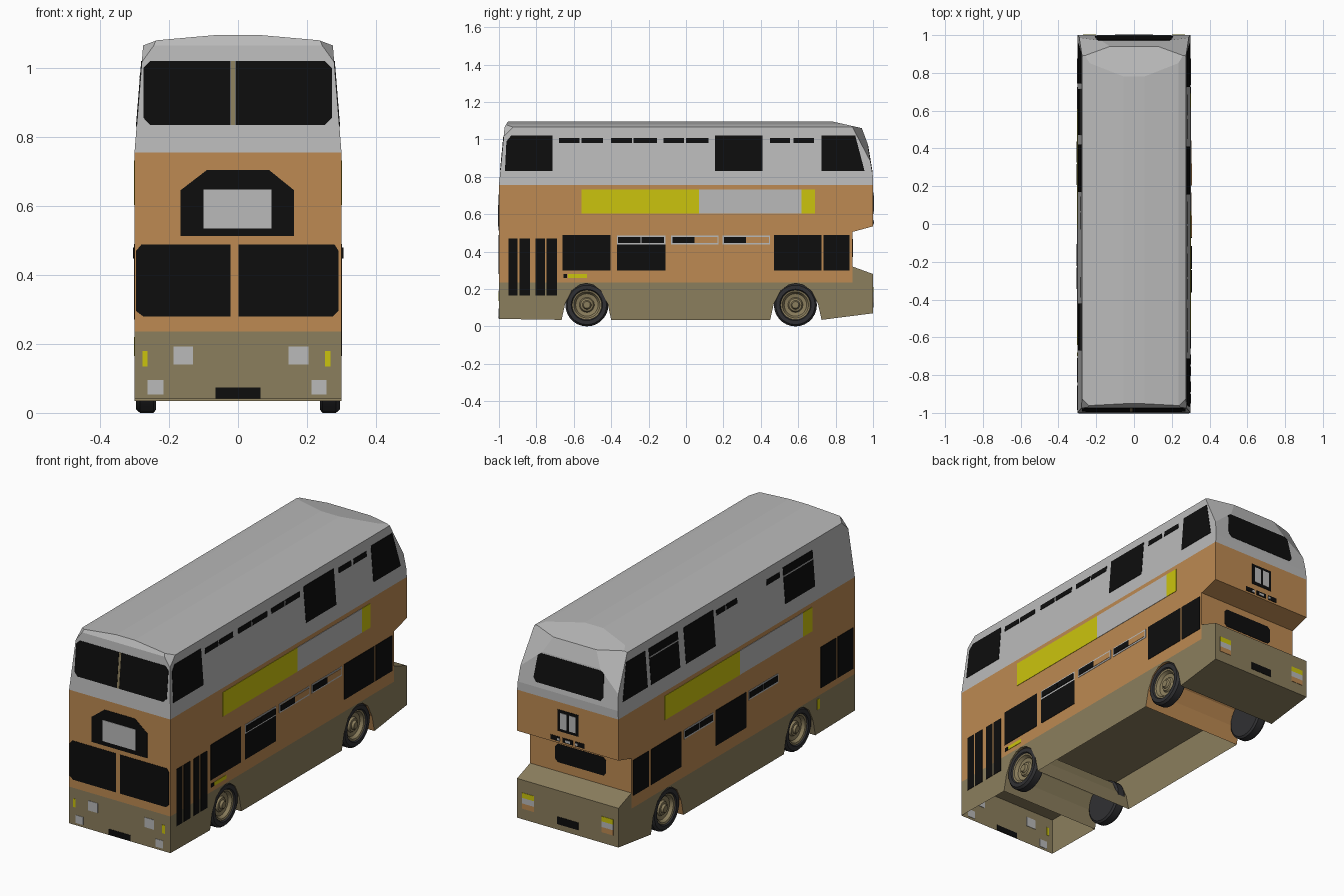
import bpy, bmesh, math
from mathutils import Vector, Matrix

if "Cube" in bpy.data.objects:
    bpy.data.objects.remove(bpy.data.objects["Cube"])


def mat(name, r, g, b):
    m = bpy.data.materials.new(name)
    m.diffuse_color = (r, g, b, 1)
    m.use_nodes = True
    m.node_tree.nodes["Principled BSDF"].inputs["Base Color"].default_value = m.diffuse_color
    return m


GREY = mat("light grey", .49, .49, .49)
ORANGE = mat("orange paint", .51, .255, .085)
KHAKI = mat("khaki paint", .26, .21, .11)
YELLOW = mat("yellow", .60, .55, .004)
BLACK = mat("black glass", .004, .004, .004)
TYRE = mat("tyre rubber", .03, .03, .033)


def finish(name, bm, *mats):
    bmesh.ops.recalc_face_normals(bm, faces=bm.faces)
    me = bpy.data.meshes.new(name)
    bm.to_mesh(me)
    bm.free()
    for m in mats:
        me.materials.append(m)
    ob = bpy.data.objects.new(name, me)
    bpy.context.collection.objects.link(ob)
    return ob


def prism(bm, lo, hi):
    """Closed solid between two matching outlines."""
    a = [bm.verts.new(p) for p in lo]
    b = [bm.verts.new(p) for p in hi]
    bm.faces.new(a)
    bm.faces.new(b[::-1])
    for i in range(len(a)):
        j = (i + 1) % len(a)
        bm.faces.new((a[i], a[j], b[j], b[i]))


def side_extrude(bm, prof):
    prism(bm, [(-.3, y, z) for y, z in prof], [(.3, y, z) for y, z in prof])


# Lower body: skirt with two wheel arches, open underneath ahead of the engine
def arch(y0, y1):
    w = y1 - y0
    return [(y0, .035), (y0 + .07 * w, .12), (y0 + .2 * w, .19), (y0 + .36 * w, .222), (y0 + .5 * w, .23),
            (y0 + .64 * w, .222), (y0 + .8 * w, .19), (y0 + .93 * w, .12), (y1, .035)]


bm = bmesh.new()
side_extrude(bm, [(-1, .04)] + arch(-.665, -.40) + arch(.45, .725) +
             [(1, .07), (1, .28), (.89, .32), (.89, .236), (-1, .236)])
bmesh.ops.recalc_face_normals(bm, faces=bm.faces)
bmesh.ops.delete(bm, geom=[f for f in bm.faces if f.normal.z < -.9 and f.calc_center_median().z < .045
                           and f.calc_center_median().y < .6], context='FACES_ONLY')
for f in bm.faces:
    c = f.calc_center_median()
    if abs(f.normal.x) < .5 and .44 < c.y < .73 and c.z < .231:
        f.material_index = 1
finish("lower_body", bm, KHAKI, ORANGE)

# Middle body with the recess over the engine box
bm = bmesh.new()
side_extrude(bm, [(-1, .236), (.89, .236), (.89, .505), (1, .535), (1, .755), (-1, .755)])
finish("middle_body", bm, ORANGE)

# Upper deck: box trimmed by planes for leaning sides, roof crown and ends
bm = bmesh.new()
bmesh.ops.create_cube(bm, size=1, matrix=Matrix.Translation((0, 0, .9255)) @ Matrix.Diagonal((.6, 2, .341, 1)))


def cut(co, no):
    bmesh.ops.bisect_plane(bm, geom=bm.verts[:] + bm.edges[:] + bm.faces[:], plane_co=co,
                           plane_no=Vector(no).normalized(), clear_outer=True)
    bmesh.ops.holes_fill(bm, edges=[e for e in bm.edges if e.is_boundary], sides=0)


for s in (-1, 1):
    cut((s * .3, 0, .755), (s * .31, 0, .025))
    cut((s * .275, 0, 1.065), (s * .015, 0, .04))
    cut((s * .235, 0, 1.08), (s * .012, 0, .135))
cut((0, -1, .755), (0, -.31, .03))
cut((0, -.97, 1.065), (0, -.025, .015))
cut((0, 1, .80), (0, .18, .03))
cut((0, .97, .98), (0, .08, .03))
cut((0, .94, 1.06), (0, .035, .155))
for s in (-1, 1):
    cut((s * .24, -.97, 1.07), (s * 1.55, -1.05, 1.22))
    cut((s * .27, .90, 1.05), (s * .32, 1, .55))
finish("upper_deck", bm, GREY)


# Thin plates laid on the body surfaces
def surf(face, a, z, d):
    lean = max(0, z - .755)
    if face in ("right", "left"):
        x = .3 - lean * .025 / .31 + d
        return (x if face == "right" else -x, a, z)
    if face == "front":
        return (a, -1 + lean * .03 / .31 - d, z)
    if face == "rear":
        return (a, 1 - max(0, z - .8) * .03 / .18 + d, z)
    return (a, .89 + d, z)


def R(a0, z0, a1, z1, c=0):
    if not c:
        return [(a0, z0), (a1, z0), (a1, z1), (a0, z1)]
    return [(a0 + c, z0), (a1 - c, z0), (a1, z0 + c), (a1, z1 - c),
            (a1 - c, z1), (a0 + c, z1), (a0, z1 - c), (a0, z0 + c)]


def plates(name, face, m, polys, layer=1):
    bm = bmesh.new()
    for p in polys:
        prism(bm, [surf(face, a, z, -.002) for a, z in p], [surf(face, a, z, .002 * layer) for a, z in p])
    finish(name, bm, m)


def row(z0, z1, *spans):
    return [R(a, z0, b, z1) for a, b in spans]


# Front
plates("front_upper_windows", "front", BLACK,
       [[(-.022, .835), (-.022, 1.02), (-.255, 1.02), (-.274, 1), (-.274, .855), (-.255, .835)],
        [(-.007, .835), (-.007, 1.02), (.252, 1.02), (.272, 1), (.272, .855), (.252, .835)]])
plates("front_window_post", "front", KHAKI, [R(-.021, .835, -.008, 1.02)])
plates("front_lower_windows", "front", BLACK,
       [[(-.022, .28), (-.022, .488), (-.28, .488), (-.295, .47), (-.295, .295), (-.275, .28)],
        [(.002, .28), (.002, .488), (.28, .488), (.291, .47), (.291, .295), (.275, .28)]])
plates("destination_box", "front", BLACK,
       [[(-.167, .512), (.163, .512), (.163, .645), (.09, .704), (-.09, .704), (-.167, .645)]])
plates("destination_blind", "front", GREY, [R(-.1, .535, .097, .648)], 2)
plates("headlights", "front", GREY, [R(-.187, .14, -.13, .192), R(.147, .14, .204, .192),
                                     R(-.262, .053, -.216, .095), R(.213, .053, .257, .095)])
plates("front_indicators", "front", YELLOW, row(.135, .18, (-.277, -.262), (.252, .268)))
plates("front_plate", "front", BLACK, [R(-.065, .042, .065, .073)])

# Right side
plates("right_upper_windows", "right", BLACK,
       [[(-.968, .83), (-.713, .83), (-.713, 1.02), (-.935, 1.02), (-.96, .99)],
        R(.155, .83, .41, 1.02),
        [(.725, .83), (.955, .83), (.905, 1.02), (.725, 1.02)]])
plates("right_upper_vents", "right", BLACK,
       row(.98, 1.008, (-.68, -.57), (-.56, -.445), (-.40, -.29), (-.28, -.155),
           (-.12, -.01), (0, .12), (.45, .555), (.575, .685)))
plates("right_banner_ends", "right", YELLOW, row(.603, .732, (-.56, .07), (.617, .69)))
plates("right_banner_middle", "right", GREY, row(.603, .732, (.07, .617)))
plates("right_lower_windows", "right", BLACK,
       row(.30, .49, (-.66, -.405), (.47, .725), (.735, .875)) + [R(-.37, .30, -.11, .438)])
plates("right_vent_frames", "right", GREY, row(.438, .487, (-.37, -.11), (-.08, .175), (.195, .45)))
plates("right_vent_panels", "right", ORANGE, row(.447, .479, (-.07, .168), (.203, .443)), 2)
plates("right_vent_glass", "right", BLACK,
       row(.447, .479, (-.363, -.243), (-.237, -.117), (-.073, .045), (.203, .32)), 3)
plates("door_glass", "right", BLACK,
       row(.165, .47, (-.95, -.90), (-.89, -.835), (-.805, -.755), (-.745, -.69)))
plates("right_marker_yellow", "right", YELLOW, [R(-.63, .26, -.53, .28)])
plates("right_marker_black", "right", BLACK, [R(-.655, .26, -.635, .28)])

# Left side
plates("left_upper_windows", "left", BLACK,
       [[(.745, .83), (.955, .83), (.905, 1.02), (.745, 1.02)]] +
       row(.83, 1.02, (.47, .715), (.17, .42), (-.67, -.42)))
plates("left_window_bars", "left", GREY, row(.972, .978, (.47, .715), (-.67, -.42)), 2)
plates("left_upper_vents", "left", BLACK,
       row(.98, 1.008, (.07, .145), (-.03, .06), (-.39, -.28)))
plates("left_banner_ends", "left", YELLOW, row(.603, .732, (-.025, .61), (-.64, -.56)))
plates("left_banner_middle", "left", GREY, row(.603, .732, (-.56, -.025)))
plates("left_lower_windows", "left", BLACK,
       row(.30, .49, (.745, .875), (.47, .725), (-.08, .18)) +
       row(.27, .49, (-.84, -.71), (-.985, -.855)))
plates("left_vent_frames", "left", GREY, row(.438, .487, (.2, .445), (-.35, -.1)))
plates("left_vent_glass", "left", BLACK,
       row(.447, .479, (.207, .318), (.325, .438), (-.343, -.23), (-.222, -.107)), 2)
plates("left_marker", "left", YELLOW, [R(-.70, .165, -.68, .22)])

# Rear
plates("rear_upper_window", "rear", BLACK,
       [[(-.19, .825), (.19, .825), (.207, .845), (.195, .96), (.18, .972),
         (-.18, .972), (-.195, .96), (-.207, .845)]])
plates("rear_sign", "rear", BLACK, [R(-.065, .60, .06, .715)])
plates("rear_sign_panels", "rear", GREY, row(.615, .70, (-.048, -.01), (.005, .043)), 2)
plates("rear_lamp_strip", "rear", BLACK, row(.545, .57, (-.1, -.045), (-.03, .03), (.045, .1)))
plates("rear_lamp_strip_lenses", "rear", GREY, row(.55, .562, (-.06, -.045), (-.015, .015), (.045, .06)), 2)
plates("rear_lower_window", "recess", BLACK, [R(-.15, .37, .15, .468, .015)])
for s, side in ((-1, "left"), (1, "right")):
    for z0, z1, m, part in ((.185, .212, YELLOW, "indicator"), (.155, .185, GREY, "reverse_light"),
                            (.127, .155, ORANGE, "brake_light")):
        plates("rear_" + part + "_" + side, "rear", m, [R(s * .235 - .035, z0, s * .235 + .035, z1)])
plates("rear_plate", "rear", BLACK, [R(-.063, .10, .063, .14)])

# Wheels: one lathed profile (radius, x)
PROFILE = [(0, .289), (.018, .289), (.024, .278), (.034, .276), (.04, .266), (.06, .27), (.07, .286), (.079, .289),
           (.084, .296), (.105, .296), (.115, .284), (.115, .245), (.105, .237), (0, .237)]
for s, side in ((-1, "left"), (1, "right")):
    for yc, end in ((-.53, "front"), (.585, "rear")):
        bm = bmesh.new()
        vs = [bm.verts.new((s * x, yc, .115 + r)) for r, x in PROFILE]
        es = [bm.edges.new(p) for p in zip(vs, vs[1:])]
        bmesh.ops.spin(bm, geom=vs + es, cent=(0, yc, .115), axis=(1, 0, 0), angle=2 * math.pi, steps=28)
        bmesh.ops.remove_doubles(bm, verts=bm.verts, dist=.0004)
        for f in bm.faces:
            c = f.calc_center_median()
            if math.hypot(c.y - yc, c.z - .115) < .079 and abs(c.x) > .26:
                f.material_index = 1
        ob = finish(end + "_wheel_" + side, bm, TYRE, KHAKI)
        bpy.ops.object.select_all(action='DESELECT')
        ob.select_set(True)
        bpy.context.view_layer.objects.active = ob
        bpy.ops.object.shade_smooth_by_angle(angle=math.radians(35))
